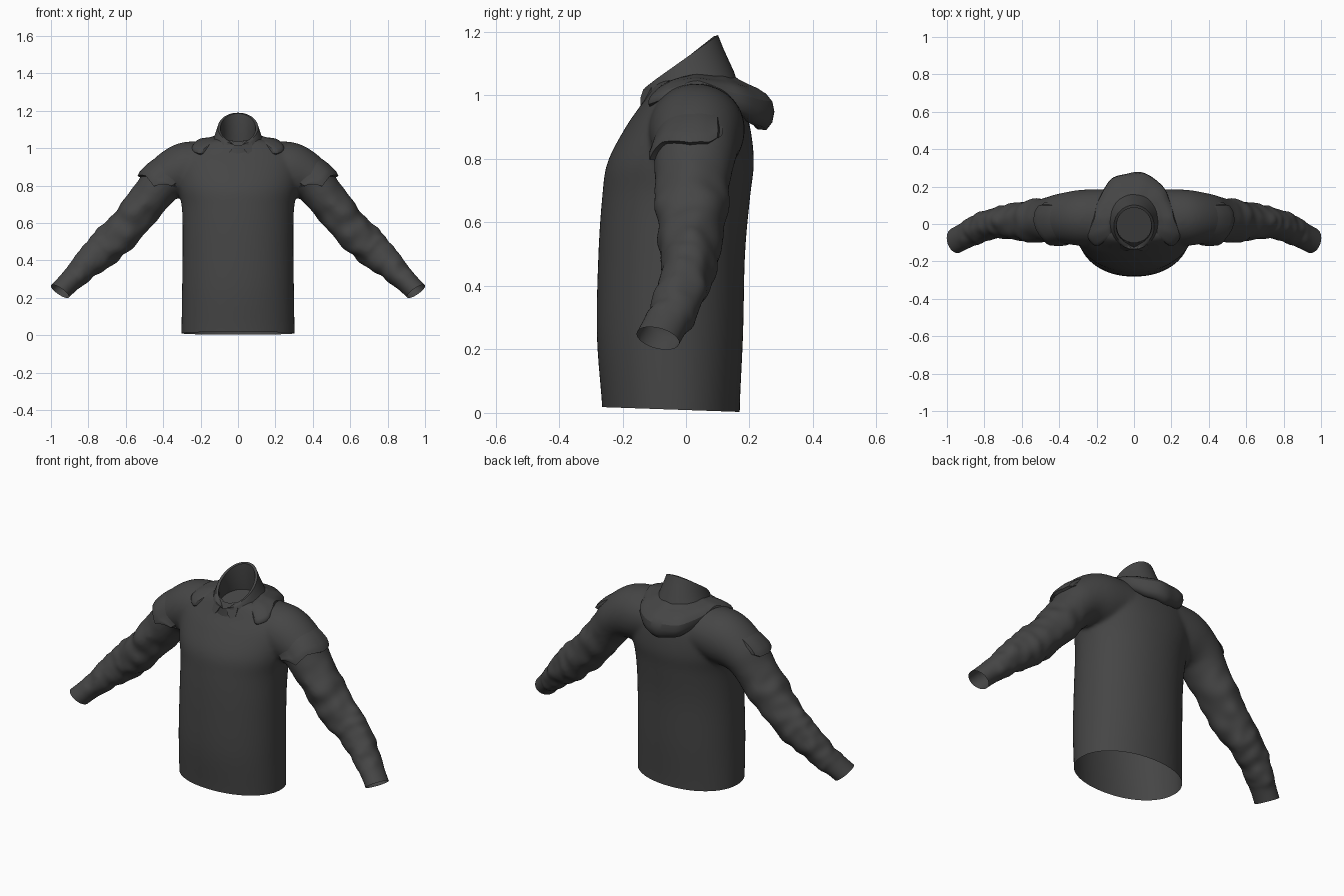
import bpy, bmesh, math
from mathutils import Vector, noise

if "Cube" in bpy.data.objects:
    bpy.data.objects.remove(bpy.data.objects["Cube"])


def material(name, v):
    m = bpy.data.materials.new(name)
    m.diffuse_color = (v, v, v, 1)
    m.use_nodes = True
    m.node_tree.nodes["Principled BSDF"].inputs["Base Color"].default_value = m.diffuse_color
    return m


CLOTH = material("charcoal cloth", 0.06)
DARK = material("dark zip", 0.045)


def curve(keys, k):
    """Smooth (Catmull-Rom) value at position k in a list of tuples."""
    i = min(max(int(k), 0), len(keys) - 2)
    t = k - i
    p = [keys[min(max(i + j, 0), len(keys) - 1)] for j in (-1, 0, 1, 2)]
    return [0.5 * (2 * b + (c - a) * t + (2 * a - 5 * b + 4 * c - d) * t * t
                   + (3 * b - a - 3 * c + d) * t ** 3) for a, b, c, d in zip(*p)]


def loft(bm, rings, closed=True, cap=False):
    vs = [[bm.verts.new(p) for p in r] for r in rings]
    n = len(vs[0])
    for a, b in zip(vs, vs[1:]):
        for i in range(n if closed else n - 1):
            j = (i + 1) % n
            bm.faces.new((a[i], a[j], b[j], b[i]))
    if cap:
        bm.faces.new(vs[0])
        bm.faces.new(vs[-1])


def make(name, bm, mat=CLOTH, angle=40):
    bmesh.ops.recalc_face_normals(bm, faces=bm.faces)
    me = bpy.data.meshes.new(name)
    bm.to_mesh(me)
    bm.free()
    ob = bpy.data.objects.new(name, me)
    bpy.context.collection.objects.link(ob)
    me.materials.append(mat)
    bpy.ops.object.select_all(action='DESELECT')
    ob.select_set(True)
    bpy.context.view_layer.objects.active = ob
    bpy.ops.object.shade_smooth_by_angle(angle=math.radians(angle))
    return ob


def apply(ob, kind, **props):
    m = ob.modifiers.new(kind, kind)
    for k, v in props.items():
        setattr(m, k, v)
    bpy.ops.object.modifier_apply(modifier=m.name)


# torso sections: z, half width, front y, back y
TORSO = [(-.08, .30, -.26, .17), (.03, .302, -.265, .17), (.25, .299, -.281, .18),
         (.5, .296, -.276, .186), (.68, .30, -.264, .202), (.79, .322, -.247, .214),
         (.9, .335, -.19, .202), (.97, .32, -.142, .178), (1.02, .26, -.11, .15),
         (1.045, .17, -.09, .12), (1.055, .06, -.04, .06)]
# sleeve path: x, y, z, radius in the front plane, radius in depth
ARM = [(.15, .035, .90, .135, .15), (.28, .033, .883, .148, .15), (.385, .03, .835, .124, .134),
       (.455, .022, .755, .106, .122), (.57, .015, .61, .10, .11), (.68, .013, .495, .1, .092),
       (.76, .0, .425, .09, .082), (.84, -.03, .345, .071, .078), (.90, -.06, .287, .06, .071),
       (.955, -.09, .232, .058, .07), (1.01, -.12, .178, .058, .07)]


def arm_point(k, a, side, grow=0.0):
    x, y, z, r, ry = curve(ARM, k)
    t = (Vector(curve(ARM, k + .05)[:3]) - Vector(curve(ARM, k - .05)[:3])).normalized()
    u = t.cross(Vector((0, 1, 0))).normalized()
    s = t.cross(u)
    w = 1.0
    if 3 < k < 8.2:  # irregular cloth creases, fading out at both ends
        fade = min(1, (k - 3) * 2, (8.2 - k) * 3)
        w += .17 * fade * noise.noise(Vector((k * 2.3, 1.1 * math.cos(a), 1.1 * math.sin(a))))
    p = Vector((x, y, z)) + s * math.cos(a) * (ry * w + grow) + u * math.sin(a) * (r * w + grow)
    return (p.x * side, p.y, p.z)


# body and sleeves, fused into one garment
bm = bmesh.new()
rings = []
for i in range(51):
    z, w, f, b = curve(TORSO, i / 5)
    ring = []
    for j in range(64):
        c, s = math.cos(j * math.tau / 64), math.sin(j * math.tau / 64)
        e = 2 / 2.1
        ring.append((w * math.copysign(abs(c) ** e, c),
                     (f + b) / 2 + (b - f) / 2 * math.copysign(abs(s) ** e, s), z))
    rings.append(ring)
loft(bm, rings, cap=True)
for side in (1, -1):
    loft(bm, [[arm_point(i / 10, j * math.tau / 40, side) for j in range(40)]
              for i in range(100)], cap=True)
body = make("body_and_sleeves", bm)
apply(body, 'REMESH', mode='VOXEL', voxel_size=.011)
apply(body, 'SMOOTH', factor=.5, iterations=7)

# open the hem, cuffs and neck
bm = bmesh.new()
bm.from_mesh(body.data)
for co, no in (((0, 0, .009), (0, -.035, -1)),
               ((.952, -.09, .235), (.55, -.25, -.8)), ((-.952, -.09, .235), (-.55, -.25, -.8))):
    bmesh.ops.bisect_plane(bm, geom=bm.verts[:] + bm.edges[:] + bm.faces[:],
                           plane_co=co, plane_no=no, clear_outer=True)
hole = [f for f in bm.faces if f.calc_center_median().z > .9
        and f.calc_center_median().xy.length < .1]
bmesh.ops.delete(bm, geom=hole, context='FACES')
bm.to_mesh(body.data)
bm.free()
bpy.ops.object.shade_smooth_by_angle(angle=math.radians(50))

# layered flap over the front and outside of each upper sleeve
EDGE = [(-30, 1.9), (10, 2.8), (45, 2.62), (85, 2.8), (110, 2.7), (130, 2.3)]


def flap_end(d):
    for (a, p), (b, q) in zip(EDGE, EDGE[1:]):
        if d <= b:
            return p + (q - p) * (d - a) / (b - a)


for side, label in ((1, "left"), (-1, "right")):
    bm = bmesh.new()
    rows = []
    for i in range(13):
        f = i / 12
        rows.append([arm_point(1.4 + (flap_end(d) - 1.4) * f, math.radians(d), side,
                               -.015 + .031 * min(1, f * 1.2)
                               - .012 * (d < -20 or d > 120)) for d in range(-30, 131, 5)])
    rows.append([arm_point(flap_end(d) - .03, math.radians(d), side, -.005)
                 for d in range(-30, 131, 5)])
    loft(bm, rows, closed=False)
    make(label + "_sleeve_flap", bm)

# stand-up collar with a tilted rim, a front notch and a lining across the neck
bm = bmesh.new()
rows = []
# x radius, y radius, y centre, z centre, z tilt, notch
for rx, ry, cy, z, tilt, notch in ((.165, .155, .01, .99, .045, 0), (.135, .143, .008, 1.04, .035, 0),
                                   (.118, .127, -.008, 1.085, .06, .01),
                                   (.108, .113, -.012, 1.11, .08, .03),
                                   (.094, .099, -.012, 1.108, .078, .03),
                                   (.092, .098, -.008, 1.05, .05, 0), (.1, .1, 0, 1.0, .03, 0)):
    row = []
    for j in range(56):
        a = j * math.tau / 56
        dip = notch * max(0, -math.sin(a)) ** 20
        row.append((rx * math.cos(a), cy + ry * math.sin(a), z + tilt * math.sin(a) - dip))
    rows.append(row)
loft(bm, rows)
bm.verts.ensure_lookup_table()
bm.faces.new(bm.verts[-56:])
make("collar", bm, angle=50)

# hood folded down: radius/z profiles at angles from the back round to the front wings
HOOD = [(0, (.09, 1.09, .135, 1.045, .195, 1.025, .25, .985, .25, .91, .2, .86, .13, 1.0)),
        (28, (.09, 1.09, .135, 1.045, .195, 1.03, .25, .99, .24, .92, .195, .89, .13, 1.0)),
        (60, (.11, 1.075, .14, 1.05, .185, 1.045, .22, 1.015, .21, .965, .185, .955, .13, 1.0)),
        (90, (.115, 1.08, .14, 1.058, .18, 1.058, .214, 1.053, .216, 1.035, .185, 1.02, .13, 1.02)),
        (113, (.12, 1.06, .15, 1.055, .2, 1.05, .272, 1.012, .278, .985, .24, .965, .14, .99)),
        (129, (.14, 1.045, .165, 1.038, .20, 1.02, .25, .99, .258, .965, .23, .95, .15, .97))]


def hood_ring(d):
    for (a, p), (b, q) in zip(HOOD, HOOD[1:]):
        if abs(d) <= b:
            t = (abs(d) - a) / (b - a)
            v = [m + (n - m) * t for m, n in zip(p, q)]
            break
    g = math.radians(d)
    crease = 1 + .02 * math.sin(g * 9) * max(0, math.cos(g))
    return [(r * crease * math.sin(g), .03 + r * crease * math.cos(g), z)
            for r, z in zip(v[::2], v[1::2])]


bm = bmesh.new()
loft(bm, [hood_ring(-129 + 258 * i / 44) for i in range(45)], cap=True)
hood = make("folded_hood", bm, angle=55)
apply(hood, 'SUBSURF', levels=1)


def plate(name, outline, thick, mat):
    """Thin plate from an outline of (x, y, z) points, thickened towards the front."""
    bm = bmesh.new()
    loft(bm, [outline, [(x, y - thick, z) for x, y, z in outline]], cap=True)
    return make(name, bm, mat)


# small collar points either side of the opening
for s, label in ((1, "left"), (-1, "right")):
    plate(label + "_collar_point", [(s * .02, -.122, 1.02), (s * .075, -.095, 1.03),
                                    (s * .075, -.118, .985), (s * .052, -.132, .968),
                                    (s * .035, -.132, .99)], .012, CLOTH)

# zip opening and puller
plate("zip_opening", [(-.006, -.128, .965), (.006, -.128, .965),
                      (.006, -.175, .905), (-.006, -.175, .905)], .009, DARK)
plate("zip_puller", [(-.011, -.137, .957), (.011, -.137, .957),
                     (.009, -.152, .935), (-.009, -.152, .935)], .009, DARK)
plate("zip_end", [(-.009, -.174, .907), (.009, -.174, .907),
                  (.006, -.184, .89), (-.006, -.184, .89)], .008, DARK)
